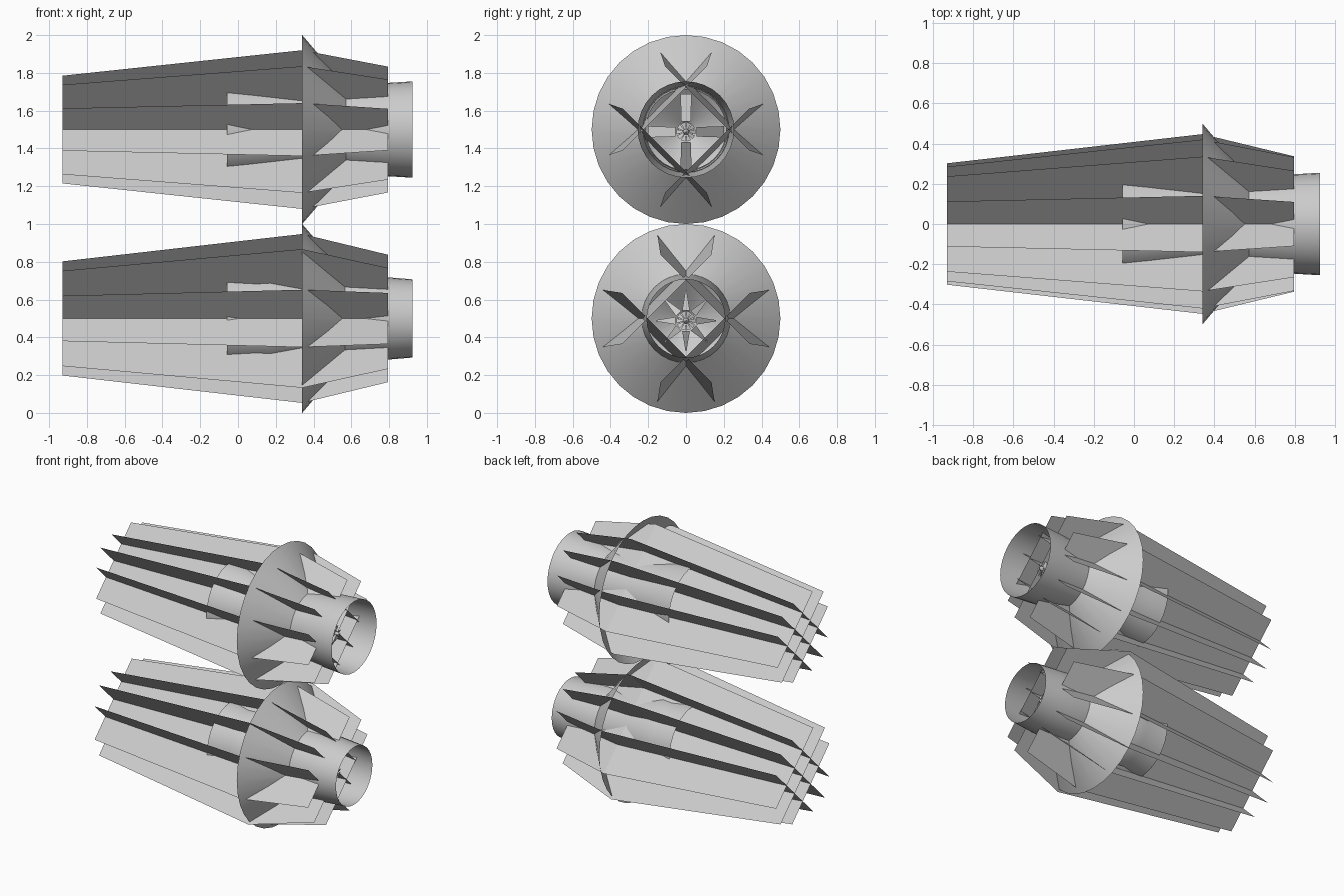
import bpy, bmesh
from math import sin, cos, pi

if "Cube" in bpy.data.objects:
    bpy.data.objects.remove(bpy.data.objects["Cube"])


def make(name, verts, faces, smooth=False):
    me = bpy.data.meshes.new(name)
    me.from_pydata(verts, [], faces)
    ob = bpy.data.objects.new(name, me)
    bpy.context.collection.objects.link(ob)
    if smooth:
        bpy.ops.object.select_all(action='DESELECT')
        ob.select_set(True)
        bpy.context.view_layer.objects.active = ob
        bpy.ops.object.shade_smooth_by_angle()
    return ob


def lathe(name, profile, zc, n=32):
    """Revolve (x, radius) points about the x axis."""
    verts = [(x, r * cos(2 * pi * i / n), zc + r * sin(2 * pi * i / n))
             for x, r in profile for i in range(n)]
    faces = [(k * n + i, k * n + (i + 1) % n, (k + 1) * n + (i + 1) % n, (k + 1) * n + i)
             for k in range(len(profile) - 1) for i in range(n)]
    return make(name, verts, faces, True)


def fin_sheets(name, stations, zc):
    """Six flat sheets at 45 degrees: three parallel ones each way."""
    verts, faces = [], []
    for mirror in (1, -1):
        for side in (-1, 0, 1):
            base = len(verts)
            for x, a, b, m in stations:
                if side == 0:
                    p, q = (-m, m), (m, -m)
                else:
                    p, q = (side * b, -side * a), (-side * a, side * b)
                verts += [(x, mirror * p[0], zc + p[1]), (x, mirror * q[0], zc + q[1])]
            for k in range(len(stations) - 1):
                i = base + 2 * k
                faces.append((i, i + 1, i + 3, i + 2))
    return make(name, verts, faces)


def vanes(name, x, zc, count, r0, r1, w0, w1, sweep):
    """Flat radial blades, leaning along x."""
    verts, faces = [], []
    for i in range(count):
        t = 2 * pi * i / count
        c, s = cos(t), sin(t)
        base = len(verts)
        for r, w, dx in ((r0, w0, 0), (r1, w1, sweep)):
            for e in (-1, 1):
                verts.append((x + dx + e * w * 0.3, r * c - e * w * s, zc + r * s + e * w * c))
        faces.append((base, base + 1, base + 3, base + 2))
    return make(name, verts, faces)


def engine(tag, zc, stations, body, hub_vanes):
    fin_sheets(tag + "_fin_sheets", stations, zc)
    # waisted tube and conical collar
    lathe(tag + "_tube", body, zc)
    lathe(tag + "_collar", [(0.34, 0.5), (0.575, 0.225)], zc)
    # inner funnel behind the hub
    lathe(tag + "_inner_funnel", [(0.5, 0.215), (0.36, 0.04), (0.36, 0.001)], zc)
    # small hub with rotor blades and support vanes
    hz = zc - 0.012
    lathe(tag + "_hub", [(0.70, 0.001), (0.72, 0.02), (0.79, 0.015), (0.81, 0.001)], hz, 10)
    vanes(tag + "_rotor", 0.78, hz, 10, 0.012, 0.05, 0.004, 0.012, 0.0)
    vanes(tag + "_support_vanes", 0.76, hz, *hub_vanes)


engine("upper", 1.5,
       [(-0.93, 0.112, 0.285, 0.237), (0.34, 0.14, 0.42, 0.335), (0.795, 0.11, 0.333, 0.265)],
       [(-0.058, 0.276), (0.07, 0.258), (0.34, 0.215), (0.57, 0.228), (0.79, 0.247), (0.925, 0.255)],
       (4, 0.055, 0.2, 0.025, 0.03, -0.1))
engine("lower", 0.5,
       [(-0.93, 0.12, 0.302, 0.252), (0.34, 0.152, 0.447, 0.367), (0.795, 0.135, 0.337, 0.267)],
       [(-0.058, 0.27), (0.1, 0.258), (0.17, 0.264), (0.34, 0.22), (0.57, 0.235),
        (0.79, 0.218), (0.925, 0.207)],
       (8, 0.055, 0.16, 0.02, 0.003, -0.06))
